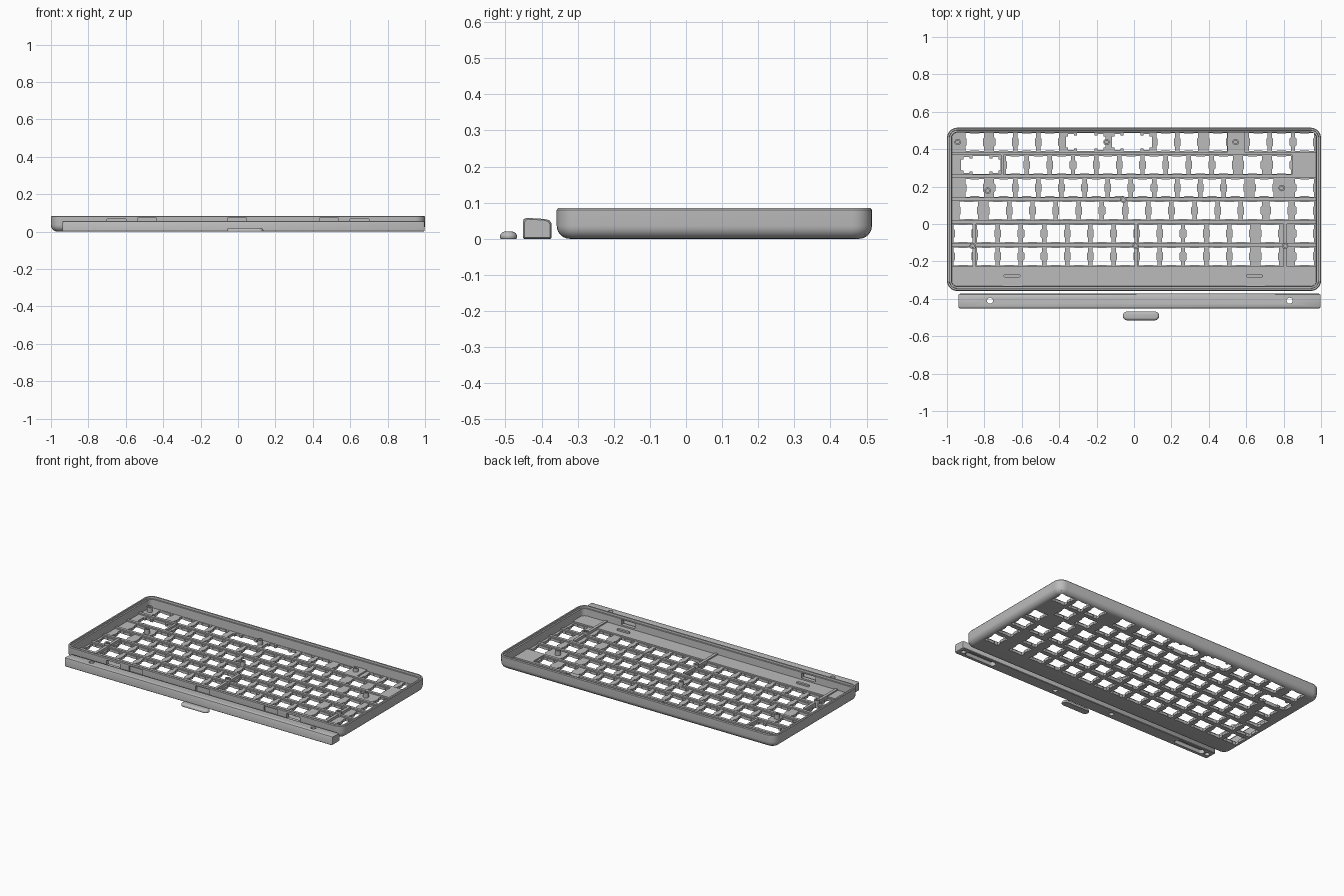
import bpy, bmesh, math

cube = bpy.data.objects.get("Cube")
if cube:
    bpy.data.objects.remove(cube, do_unlink=True)

grey = bpy.data.materials.new("plain grey")
grey.use_nodes = True
COLOR = (0.5, 0.5, 0.5, 1)
grey.diffuse_color = COLOR
grey.node_tree.nodes["Principled BSDF"].inputs["Base Color"].default_value = COLOR


def finish(bm, name, smooth=True):
    bmesh.ops.recalc_face_normals(bm, faces=bm.faces)
    me = bpy.data.meshes.new(name)
    bm.to_mesh(me)
    bm.free()
    me.materials.append(grey)
    ob = bpy.data.objects.new(name, me)
    bpy.context.collection.objects.link(ob)
    if smooth:
        shade(ob)
    return ob


def shade(ob):
    bpy.ops.object.select_all(action='DESELECT')
    ob.select_set(True)
    bpy.context.view_layer.objects.active = ob
    bpy.ops.object.shade_smooth_by_angle(angle=math.radians(35))


def rounded_rect(cx, cy, w, d, r, n=6):
    pts = []
    for k, (sx, sy) in enumerate([(1, 1), (-1, 1), (-1, -1), (1, -1)]):
        for i in range(n + 1):
            a = math.pi / 2 * (k + i / n)
            pts.append((cx + sx * (w / 2 - r) + r * math.cos(a),
                        cy + sy * (d / 2 - r) + r * math.sin(a)))
    return pts


def loft(bm, cx, cy, w, d, r, profile):
    """Stack rounded rectangles, given as (inset, z), into a closed solid."""
    rings = []
    for inset, z in profile:
        pts = rounded_rect(cx, cy, w - 2 * inset, d - 2 * inset, max(r - inset, 0.003))
        rings.append([bm.verts.new((x, y, z)) for x, y in pts])
    for a, b in zip(rings, rings[1:]):
        for i in range(len(a)):
            j = (i + 1) % len(a)
            bm.faces.new((a[i], a[j], b[j], b[i]))
    bm.faces.new(rings[0][::-1])
    bm.faces.new(rings[-1])


def prism(bm, pts, z0, z1):
    low = [bm.verts.new((x, y, z0)) for x, y in pts]
    high = [bm.verts.new((x, y, z1)) for x, y in pts]
    bm.faces.new(low[::-1])
    bm.faces.new(high)
    for i in range(len(pts)):
        j = (i + 1) % len(pts)
        bm.faces.new((low[i], low[j], high[j], high[i]))


def box(bm, x0, x1, y0, y1, z0, z1):
    prism(bm, [(x0, y0), (x1, y0), (x1, y1), (x0, y1)], z0, z1)


def cut(ob, bm):
    cutter = finish(bm, "cutter", False)
    cutter.hide_render = True
    mod = ob.modifiers.new("cut", 'BOOLEAN')
    mod.operation = 'DIFFERENCE'
    mod.solver = 'EXACT'
    mod.object = cutter
    bpy.context.view_layer.objects.active = ob
    bpy.ops.object.modifier_apply(modifier=mod.name)
    bpy.data.objects.remove(cutter, do_unlink=True)
    shade(ob)


# Key layout in key units from the left edge of the field
U, LEFT, TOP, ROW = 0.1238, -0.976, 0.438, 0.1222


def run(start, count):
    return [start + i for i in range(count)]


rows = [
    [1.0] + run(2.25, 3) + run(9.25, 2) + [11.5] + run(13.25, 3),
    run(2.75, 10) + [13.0, 14.25],
    [1.0] + run(2.25, 11) + [13.5, 15.25],
    [0.75] + run(2, 12) + [14.15, 15.25],
    run(0.5, 13) + [13.75, 15.25],
    run(0.5, 13) + [13.75, 15.25],
]
wide_keys = [(5.8, 0), (7.8, 0), (1.27, 1)]


def key_outline(x, y, wide):
    # Square switch opening with flared corners, or a long stabilised one
    if wide:
        q = [(0.106, 0.030), (0.094, 0.030), (0.094, 0.042), (0.062, 0.042),
             (0.062, 0.034), (0.046, 0.034), (0.046, 0.048)]
    else:
        q = [(0.044, 0.018), (0.050, 0.024), (0.050, 0.048), (0.026, 0.048), (0.022, 0.045)]
    right = q + [(-a, b) for a, b in reversed(q)]
    return [(x + a, y + b) for a, b in right] + [(x - a, y - b) for a, b in right]


# Case tray: rounded underside, rim with an inner step, thin floor
FLOOR = 0.017
R = 0.036
profile = [(R * (1 - math.sin(t)), R * (1 - math.cos(t)))
           for t in [math.pi / 2 * i / 6 for i in range(7)]]
profile += [(0, 0.08), (0.004, 0.085), (0.013, 0.085), (0.014, 0.072),
            (0.024, 0.072), (0.026, FLOOR)]
bm = bmesh.new()
loft(bm, 0, 0.0785, 2.0, 0.873, 0.055, profile)
tray = finish(bm, "case_tray")

bm = bmesh.new()
for r, keys in enumerate(rows):
    for k in keys:
        prism(bm, key_outline(LEFT + k * U, TOP - r * ROW, False), -0.05, 0.06)
for k, r in wide_keys:
    prism(bm, key_outline(LEFT + k * U, TOP - r * ROW, True), -0.05, 0.06)
# Windows and clip recesses in the front wall
for s in (-1, 1):
    box(bm, s * 0.65 - 0.05, s * 0.65 + 0.05, -0.4, -0.32, 0.035, 0.068)
for x in (-0.487, -0.005, 0.487):
    box(bm, x - 0.05, x + 0.05, -0.4, -0.345, 0.035, 0.073)
cut(tray, bm)

# Ribs between the key rows and across the front deck
bm = bmesh.new()
for r in range(5):
    y = TOP - (r + 0.5) * ROW
    box(bm, -0.975, 0.975, y - 0.009, y + 0.009, 0.01, 0.026)
box(bm, -0.975, 0.975, 0.490, 0.496, 0.01, 0.026)
finish(bm, "row_ribs", False)

bm = bmesh.new()
box(bm, -0.975, 0.975, -0.335, -0.226, 0.01, 0.026)
finish(bm, "front_deck", False)

bm = bmesh.new()
for x in (-0.855, 0.012, 0.808):
    box(bm, x - 0.009, x + 0.009, -0.335, 0.0, 0.01, 0.034)
finish(bm, "cross_ribs", False)

# Solid deck areas beside the shifted keys
bm = bmesh.new()
box(bm, 0.845, 0.972, 0.262, 0.37, 0.01, 0.026)
box(bm, 0.50, 0.59, 0.385, 0.49, 0.01, 0.026)
box(bm, -0.712, -0.697, 0.262, 0.37, 0.01, 0.03)
finish(bm, "deck_pads", False)

# Screw posts with blind holes
bm = bmesh.new()
posts = [(-0.943, 0.438), (-0.147, 0.438), (0.543, 0.438), (-0.782, 0.178), (0.79, 0.192),
         (-0.057, 0.13), (-0.862, -0.117), (0.008, -0.117), (0.808, -0.117)]
for x, y in posts:
    loft(bm, x, y, 0.034, 0.034, 0.017, [(0, 0.008), (0, 0.048), (0.008, 0.048), (0.008, 0.02)])
finish(bm, "screw_posts")

# Narrow raised stops on the front deck
bm = bmesh.new()
for x in (-0.652, 0.645):
    loft(bm, x, -0.277, 0.09, 0.016, 0.007, [(0, 0.02), (0, 0.036)])
finish(bm, "deck_stops")

# Front bar: side profile extruded along x
bm = bmesh.new()
side = [(-0.452, 0.003), (-0.452, 0.048), (-0.449, 0.055), (-0.442, 0.058), (-0.392, 0.055),
        (-0.378, 0.051), (-0.372, 0.042), (-0.372, 0.003), (-0.375, 0), (-0.449, 0)]
stations = [(-0.937, 0.88), (-0.930, 1), (0.989, 1), (0.996, 0.88)]
loops = [[bm.verts.new((x, -0.412 + (y + 0.412) * s, 0.028 + (z - 0.028) * s)) for y, z in side]
         for x, s in stations]
for a, b in zip(loops, loops[1:]):
    for i in range(len(side)):
        j = (i + 1) % len(side)
        bm.faces.new((a[i], a[j], b[j], b[i]))
bm.faces.new(loops[0])
bm.faces.new(loops[-1][::-1])
bar = finish(bm, "front_bar")

# Bar holes, then underside slots and round recesses
bm = bmesh.new()
for x in (-0.77, 0.832):
    loft(bm, x, -0.41, 0.032, 0.032, 0.0159, [(0, -0.1), (0, 0.1)])
for x in (0.26, -0.17, 0.965, -0.905):
    loft(bm, x, -0.41, 0.03, 0.03, 0.0149, [(0, -0.05), (0, 0.02)])
cut(bar, bm)
bm = bmesh.new()
for x in (-0.77, 0.832):
    loft(bm, x, -0.41, 0.22, 0.04, 0.0199, [(0, -0.05), (0, 0.025)])
cut(bar, bm)

# Small loose pill-shaped piece
bm = bmesh.new()
loft(bm, 0.0375, -0.4915, 0.195, 0.047, 0.0234,
     [(0.002, 0), (0, 0.003), (0, 0.009), (0.003, 0.015), (0.008, 0.019), (0.013, 0.02)])
finish(bm, "small_pill")
